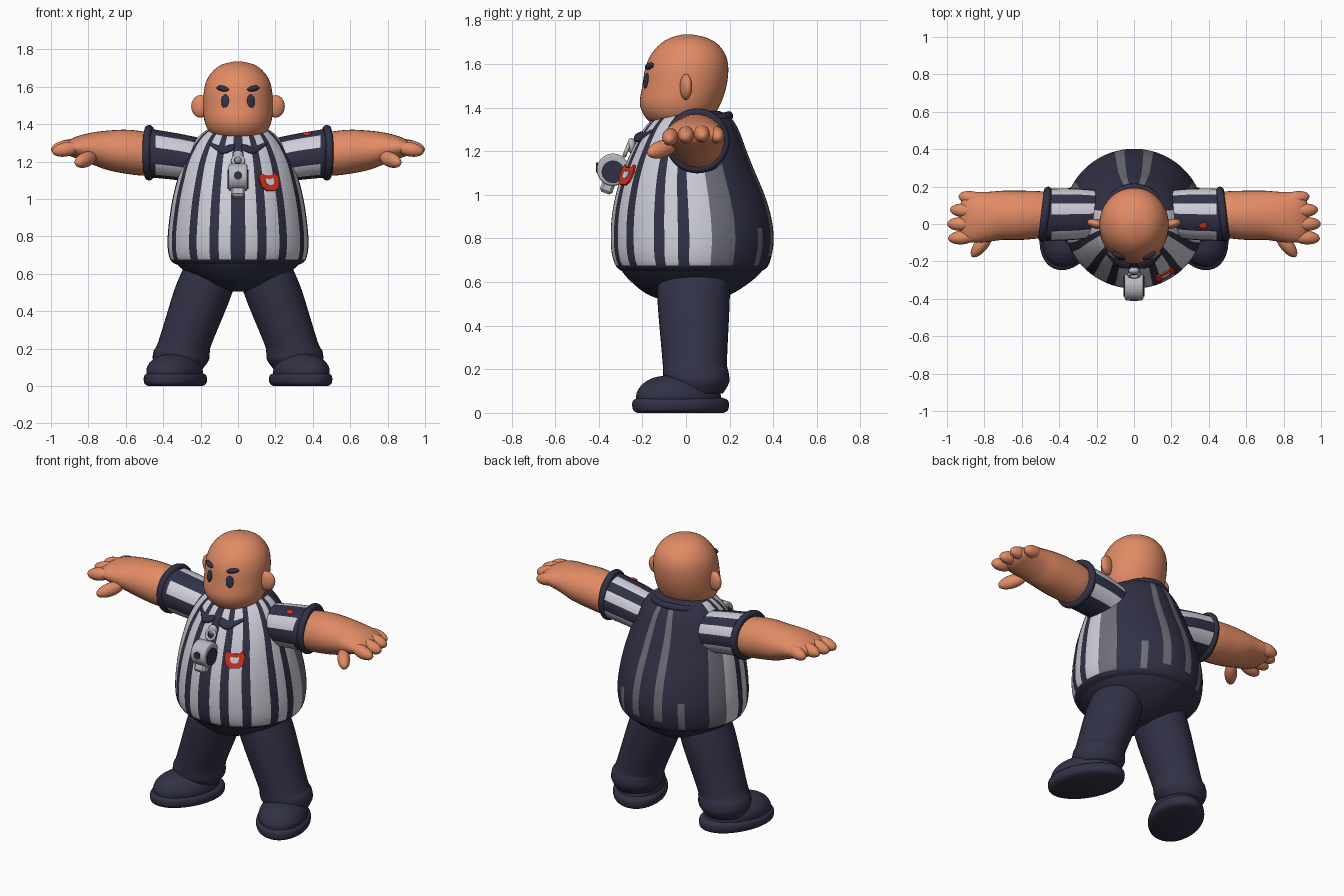
import bpy, bmesh, math
from mathutils import Vector, Matrix, Euler

if "Cube" in bpy.data.objects:
    bpy.data.objects.remove(bpy.data.objects["Cube"])


def material(name, *rgb):
    m = bpy.data.materials.new(name)
    m.use_nodes = True
    m.diffuse_color = (*rgb, 1)
    m.node_tree.nodes["Principled BSDF"].inputs["Base Color"].default_value = (*rgb, 1)
    return m


SKIN = material("skin", 0.76, 0.26, 0.13)
NAVY = material("navy", 0.031, 0.031, 0.062)
WHITE = material("stripe white", 0.62, 0.62, 0.70)
GREY = material("stripe grey", 0.16, 0.16, 0.20)
RED = material("badge red", 0.65, 0.03, 0.012)
SILVER = material("whistle silver", 0.48, 0.48, 0.53)


def finish(bm, name, mats, matrix=Matrix(), smooth=True):
    bmesh.ops.transform(bm, matrix=matrix, verts=bm.verts)
    bmesh.ops.recalc_face_normals(bm, faces=bm.faces)
    for f in bm.faces:
        f.smooth = smooth
    me = bpy.data.meshes.new(name)
    bm.to_mesh(me)
    bm.free()
    for m in mats:
        me.materials.append(m)
    ob = bpy.data.objects.new(name, me)
    bpy.context.collection.objects.link(ob)
    return ob


def refine(rows, k=4):
    """Smooth spline through the given cross-sections."""
    out = []
    for i in range(len(rows) - 1):
        p = [Vector(rows[min(max(j, 0), len(rows) - 1)]) for j in range(i - 1, i + 3)]
        for j in range(k):
            t = j / k
            out.append(p[1] + (p[2] - p[0]) * t / 2
                       + (2 * p[0] - 5 * p[1] + 4 * p[2] - p[3]) * t * t / 2
                       + (3 * p[1] - p[0] - 3 * p[2] + p[3]) * t ** 3 / 2)
    return out + [Vector(rows[-1])]


def loft(name, rows, mats, axis="z", n=48, rule=None, matrix=Matrix()):
    """Rows are (position, u_min, u_max, v_min, v_max); u, v = x, y or y, z."""
    bm = bmesh.new()
    rings = []
    rows = refine([Vector(r) for r in rows])
    for t, u0, u1, v0, v1 in rows:
        ring = []
        for i in range(n):
            a = 2 * math.pi * i / n
            u = (u0 + u1) / 2 + (u1 - u0) / 2 * math.sin(a)
            v = (v0 + v1) / 2 - (v1 - v0) / 2 * math.cos(a)
            ring.append(bm.verts.new((u, v, t) if axis == "z" else (t, u, v)))
        rings.append(ring)
    for j in range(len(rings) - 1):
        for i in range(n):
            k = (i + 1) % n
            f = bm.faces.new((rings[j][i], rings[j][k], rings[j + 1][k], rings[j + 1][i]))
            if rule:
                f.material_index = rule((i + 0.5) * 360 / n, (rows[j][0] + rows[j + 1][0]) / 2)
    bm.faces.new(rings[0])
    bm.faces.new(rings[-1])
    return finish(bm, name, mats, matrix)


def place(loc, rot=(0, 0, 0), size=(1, 1, 1)):
    return Matrix.LocRotScale(Vector(loc), Euler(rot), Vector(size))


def ball(name, loc, size, mat, rot=(0, 0, 0)):
    bm = bmesh.new()
    bmesh.ops.create_uvsphere(bm, u_segments=24, v_segments=14, radius=1)
    return finish(bm, name, [mat], place(loc, rot, size))


def disc(name, loc, r, depth, mat, rot):
    bm = bmesh.new()
    bmesh.ops.create_cone(bm, cap_ends=True, segments=32, radius1=r, radius2=r, depth=depth)
    return finish(bm, name, [mat], place(loc, rot), False)


def torus(name, loc, major, minor, mat, rot):
    bm = bmesh.new()
    vs = [[bm.verts.new(((major + minor * math.cos(b)) * math.cos(a),
                         (major + minor * math.cos(b)) * math.sin(a), minor * math.sin(b)))
           for b in (math.tau * j / 12 for j in range(12))]
          for a in (math.tau * i / 40 for i in range(40))]
    for i in range(40):
        for j in range(12):
            bm.faces.new((vs[i - 1][j - 1], vs[i][j - 1], vs[i][j], vs[i - 1][j]))
    return finish(bm, name, [mat], place(loc, rot))


def within(a, bands):
    return any(lo <= a < hi for lo, hi in bands)


# Striped shirt: white stripes at the front and sides, faint grey at the back
def shirt_rule(a, z):
    a = min(a, 360 - a)
    if z < 0.675 or z > 1.37:
        return 0
    if within(a, [(6, 16), (24, 36), (44, 62), (70, 80), (88, 104)]):
        return 1
    grey = within(a, [(104, 122)]) and z < 1.2 or within(a, [(164, 172)]) and z > 0.72
    return 2 if grey or within(a, [(144, 150)]) and z < 0.86 else 0


def sym(z, x, front, back):
    return (z, -x, x, front, back)


loft("shirt", [sym(0.64, 0.30, -0.27, 0.32), sym(0.665, 0.355, -0.315, 0.37),
               sym(0.72, 0.374, -0.338, 0.392), sym(0.8, 0.376, -0.345, 0.402),
               sym(0.9, 0.366, -0.34, 0.39), sym(1.0, 0.35, -0.322, 0.36),
               sym(1.1, 0.326, -0.292, 0.318), sym(1.2, 0.295, -0.25, 0.278),
               sym(1.3, 0.24, -0.195, 0.24), sym(1.36, 0.18, -0.14, 0.2),
               sym(1.385, 0.12, -0.1, 0.15)], [NAVY, WHITE, GREY], n=180, rule=shirt_rule)

# Trousers
loft("trouser_seat", [sym(0.505, 0.05, -0.06, 0.1), sym(0.54, 0.16, -0.17, 0.2),
                      sym(0.6, 0.265, -0.25, 0.295), sym(0.66, 0.335, -0.3, 0.355),
                      sym(0.7, 0.34, -0.3, 0.355)], [NAVY])

# Head
loft("head", [sym(1.31, 0.06, -0.1, 0.06), sym(1.325, 0.11, -0.15, 0.09),
              sym(1.36, 0.155, -0.19, 0.125), sym(1.42, 0.18, -0.212, 0.16),
              sym(1.5, 0.186, -0.2, 0.186), sym(1.58, 0.182, -0.187, 0.194),
              sym(1.64, 0.165, -0.162, 0.182), sym(1.69, 0.128, -0.12, 0.146),
              sym(1.72, 0.082, -0.07, 0.095), sym(1.735, 0.02, -0.015, 0.03)], [SKIN])


# Sleeve stripes run along the arm
def sleeve_rule(a, x):
    a -= 180
    bands = [(40, 76), (114, 150), (-26, 0), (-76, -48), (-140, -106)]
    return 1 if 0.2 < x < 0.455 and within(a, bands) else 0


for s, side in ((1, "left_"), (-1, "right_")):
    flip = Matrix.Diagonal((s, 1, 1, 1))
    # Arm, sleeve and cuff
    loft(side + "sleeve", [(0.1, -0.06, 0.16, 1.1, 1.3), (0.2, -0.07, 0.18, 1.08, 1.325),
                           (0.32, -0.085, 0.19, 1.1, 1.35), (0.47, -0.09, 0.19, 1.115, 1.375)],
         [NAVY, WHITE], "x", 72, sleeve_rule, flip)
    torus(side + "cuff", (s * 0.475, 0.052, 1.247), 0.128, 0.021, NAVY, (0, math.pi / 2, s * 0.12))
    loft(side + "arm", [(0.42, -0.06, 0.16, 1.14, 1.34), (0.5, -0.075, 0.175, 1.125, 1.36),
                        (0.6, -0.085, 0.178, 1.135, 1.37), (0.7, -0.085, 0.178, 1.155, 1.365),
                        (0.78, -0.095, 0.172, 1.185, 1.355), (0.86, -0.1, 0.17, 1.215, 1.335),
                        (0.91, -0.085, 0.15, 1.235, 1.31), (0.93, -0.03, 0.1, 1.26, 1.29)],
         [SKIN], "x", 32, None, flip)
    # Fingers and thumb
    for i, (x, y, z) in enumerate([(0.92, -0.072, 1.265), (0.925, 0.0, 1.275),
                                   (0.91, 0.072, 1.28), (0.865, 0.138, 1.275)]):
        ball(side + "finger_%d" % (i + 1), (s * x, y, z), (0.075, 0.037, 0.038), SKIN,
             (0, s * 0.18, s * (i - 1) * 0.08))
    ball(side + "thumb", (s * 0.815, -0.11, 1.21), (0.085, 0.036, 0.04), SKIN, (0, s * 0.25, s * -0.9))

    # Leg
    def leg_row(z, x0, x1, y0, y1):
        return (z, x0, x1, y0, y1)
    loft(side + "leg", [leg_row(0.09, 0.19, 0.43, -0.07, 0.17), leg_row(0.14, 0.155, 0.455, -0.1, 0.198),
                        leg_row(0.19, 0.15, 0.45, -0.105, 0.195), leg_row(0.24, 0.135, 0.425, -0.108, 0.188),
                        leg_row(0.5, 0.03, 0.345, -0.13, 0.2), leg_row(0.6, 0.02, 0.305, -0.13, 0.2),
                        leg_row(0.68, 0.02, 0.27, -0.12, 0.2)], [NAVY], n=40, matrix=flip)
    # Shoe, turned outwards
    turn = flip @ place((0.335, -0.025, 0), (0, 0, 0.42))
    loft(side + "sole", [sym(0, 0.13, -0.21, 0.21), sym(0.012, 0.148, -0.228, 0.228),
                         sym(0.035, 0.154, -0.233, 0.233), sym(0.058, 0.148, -0.228, 0.228),
                         sym(0.07, 0.125, -0.2, 0.2)], [NAVY], matrix=turn)
    loft(side + "shoe", [sym(0.05, 0.135, -0.212, 0.2), sym(0.09, 0.138, -0.212, 0.19),
                         sym(0.13, 0.118, -0.185, 0.17), sym(0.16, 0.075, -0.135, 0.12),
                         sym(0.172, 0.02, -0.07, 0.05)], [NAVY], matrix=turn)

    # Ear, eye and eyebrow
    ball(side + "ear", (s * 0.2, 0.0, 1.495), (0.052, 0.026, 0.06), SKIN, (0, 0, s * 0.25))
    ball(side + "eye", (s * 0.07, -0.183, 1.523), (0.023, 0.007, 0.036), NAVY, (-0.15, 0, s * 0.38))
    ball(side + "eyebrow", (s * 0.082, -0.168, 1.59), (0.037, 0.014, 0.015), NAVY, (0, s * -0.18, s * 0.45))

# Collar, open at the front with two lowered points
bm = bmesh.new()
strip = []
for i in range(49):
    a = math.radians(5 + 350 * i / 48)
    front = (1 + math.cos(a)) / 2
    tip = max(0, 1 - abs(min(a, math.tau - a) - 0.45) / 0.4)
    inner = (0.16 * math.sin(a), 0.01 - 0.185 * math.cos(a), 1.385 - 0.095 * front)
    outer = ((0.2 - 0.01 * tip) * math.sin(a), -0.015 - (0.225 + 0.02 * tip) * math.cos(a),
             1.345 - 0.07 * front - 0.045 * tip)
    strip.append([bm.verts.new(p) for p in (inner, outer)])
for p, q in zip(strip, strip[1:]):
    bm.faces.new((p[0], p[1], q[1], q[0]))
collar = finish(bm, "collar", [NAVY])
thick = collar.modifiers.new("thickness", "SOLIDIFY")
thick.thickness, thick.offset = 0.03, 0
collar.modifiers.new("soften", "SUBSURF").levels = 1

# Whistle with cord ring and mouthpiece
side_on = (0, math.pi / 2, 0)
drum = disc("whistle_drum", (0, -0.335, 1.115), 0.074, 0.1, SILVER, side_on)
bevel = drum.modifiers.new("round_edge", "BEVEL")
bevel.width, bevel.segments = 0.012, 3
for s, side in ((1, "left_"), (-1, "right_")):
    disc(side + "whistle_disc", (s * 0.051, -0.335, 1.105), 0.052, 0.008, NAVY, side_on)
bm = bmesh.new()
bmesh.ops.create_cube(bm, size=1)
mouth = finish(bm, "whistle_mouthpiece", [SILVER],
               place((0, -0.355, 1.05), (-0.35, 0, 0), (0.075, 0.06, 0.09)), False)
mouth.modifiers.new("round_edge", "BEVEL").width = 0.012
disc("whistle_slot", (0, -0.408, 1.125), 0.022, 0.008, NAVY, (math.pi / 2, 0, 0))
torus("whistle_ring", (0, -0.272, 1.205), 0.028, 0.009, SILVER, (1.2, 0, 0))
ball("cord_clip", (0, -0.25, 1.225), (0.03, 0.02, 0.035), SILVER)


# Chest badge with a pale centre, and a small sleeve badge
def plate(name, points, mat, matrix):
    bm = bmesh.new()
    low = bm.faces.new([bm.verts.new((x, 0, z)) for x, z in points])
    new = bmesh.ops.extrude_face_region(bm, geom=[low])["geom"]
    bmesh.ops.translate(bm, vec=(0, -0.009, 0), verts=[v for v in new if isinstance(v, bmesh.types.BMVert)])
    return finish(bm, name, [mat], matrix, False)


half = [(0.02, 0.035), (0.045, 0.05), (0.06, 0.02), (0.05, -0.03), (0.025, -0.05)]
shield = half + [(-x, z) for x, z in reversed(half)]
badge = place((0.165, -0.268, 1.09), (-0.35, 0, 0.5))
plate("chest_badge", shield, RED, badge)
plate("chest_badge_centre", [(x * 0.45, z * 0.4) for x, z in shield], WHITE,
      badge @ Matrix.Translation((0, -0.004, 0)))
ball("sleeve_badge", (0.37, -0.01, 1.348), (0.022, 0.018, 0.008), RED, (0.45, -0.1, 0))
